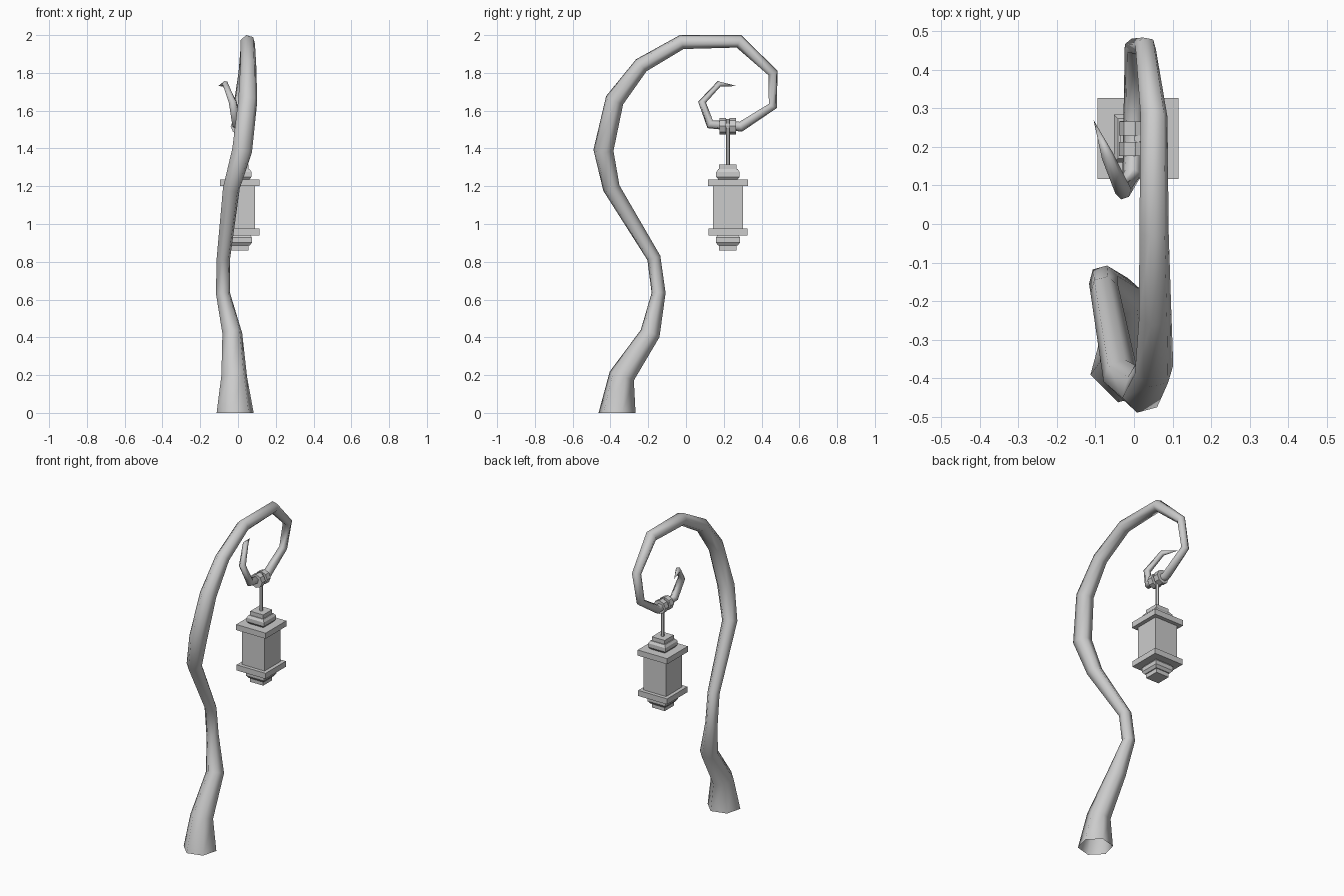
import bpy, bmesh, math
from mathutils import Vector

if "Cube" in bpy.data.objects:
    bpy.data.objects.remove(bpy.data.objects["Cube"])


def finish(bm, name, smooth=False):
    bmesh.ops.recalc_face_normals(bm, faces=bm.faces)
    me = bpy.data.meshes.new(name)
    bm.to_mesh(me)
    bm.free()
    ob = bpy.data.objects.new(name, me)
    bpy.context.collection.objects.link(ob)
    for p in me.polygons:
        p.use_smooth = smooth
    return ob


def bridge(bm, a, b):
    n = len(a)
    for i in range(n):
        bm.faces.new((a[i], a[(i + 1) % n], b[(i + 1) % n], b[i]))


def sweep(name, path, sides=6, phase=math.radians(15)):
    """Tapered tube along (x, y, z, radius) points, open base, pointed tip."""
    bm = bmesh.new()
    pts = [Vector(p[:3]) for p in path]
    prev = None
    for i, p in enumerate(pts[:-1]):
        out = (pts[i + 1] - p).normalized()
        t = Vector((0, 0, 1)) if i == 0 else (out + (p - pts[i - 1]).normalized()).normalized()
        u = (Vector((1, 0, 0)) - t * t.x).normalized()
        v = t.cross(u)
        r = path[i][3] / math.cos(phase)
        ring = []
        for k in range(sides):
            a = phase + 2 * math.pi * k / sides
            ring.append(bm.verts.new(p + r * (math.cos(a) * u + math.sin(a) * v)))
        if prev:
            bridge(bm, prev, ring)
        prev = ring
    tip = bm.verts.new(pts[-1])
    for k in range(sides):
        bm.faces.new((prev[k], prev[(k + 1) % sides], tip))
    return finish(bm, name, True)


def square_stack(name, x, y, levels):
    """Square-section block through (z, half width) levels."""
    bm = bmesh.new()
    rings = []
    for z, h in levels:
        rings.append([bm.verts.new((x + sx * h, y + sy * h, z))
                      for sx, sy in ((-1, -1), (1, -1), (1, 1), (-1, 1))])
    for a, b in zip(rings, rings[1:]):
        bridge(bm, a, b)
    bm.faces.new(rings[0])
    bm.faces.new(rings[-1])
    return finish(bm, name)


# Crooked branch post curling into a hook
sweep("branch_post", [
    (-0.015, -0.365, 0.0, 0.098), (-0.02, -0.34, 0.195, 0.068),
    (-0.03, -0.19, 0.42, 0.053), (-0.08, -0.145, 0.635, 0.037),
    (-0.077, -0.17, 0.82, 0.036), (-0.035, -0.395, 1.19, 0.045),
    (0.022, -0.437, 1.39, 0.053), (0.052, -0.378, 1.655, 0.050),
    (0.055, -0.237, 1.84, 0.042), (0.052, -0.023, 1.963, 0.038),
    (0.052, 0.28, 1.967, 0.035), (0.03, 0.46, 1.80, 0.027),
    (0.0, 0.46, 1.625, 0.024), (0.0, 0.29, 1.515, 0.027),
    (-0.005, 0.128, 1.528, 0.025), (-0.028, 0.085, 1.645, 0.021),
    (-0.068, 0.175, 1.742, 0.016), (-0.105, 0.27, 1.73, 0.0)])

# Two wrapped rings on the hook
for n, y in enumerate((0.195, 0.248)):
    bpy.ops.mesh.primitive_cylinder_add(vertices=8, radius=0.043, depth=0.036,
                                        location=(0.004, y, 1.518),
                                        rotation=(math.pi / 2, 0, 0))
    bpy.context.object.name = f"hook_ring_{n + 1}"
    bpy.ops.object.shade_smooth_by_angle()

# Hanging rod
LX, LY = 0.01, 0.222
bpy.ops.mesh.primitive_cylinder_add(vertices=6, radius=0.011, depth=0.25,
                                    location=(LX, LY, 1.43))
bpy.context.object.name = "hanging_rod"

# Lantern: caps, plates and body
square_stack("top_cap", LX, LY, [(1.285, 0.046), (1.315, 0.046)])
square_stack("top_block", LX, LY, [(1.235, 0.050), (1.25, 0.062), (1.275, 0.062), (1.29, 0.052)])
square_stack("top_plate", LX, LY, [(1.20, 0.105), (1.236, 0.105)])
square_stack("lantern_body", LX, LY, [(0.97, 0.08), (1.205, 0.08)])
square_stack("bottom_plate", LX, LY, [(0.94, 0.103), (0.976, 0.103)])
square_stack("bottom_block", LX, LY, [(0.886, 0.052), (0.902, 0.064), (0.928, 0.064), (0.942, 0.054)])
square_stack("bottom_cap", LX, LY, [(0.86, 0.046), (0.89, 0.046)])
